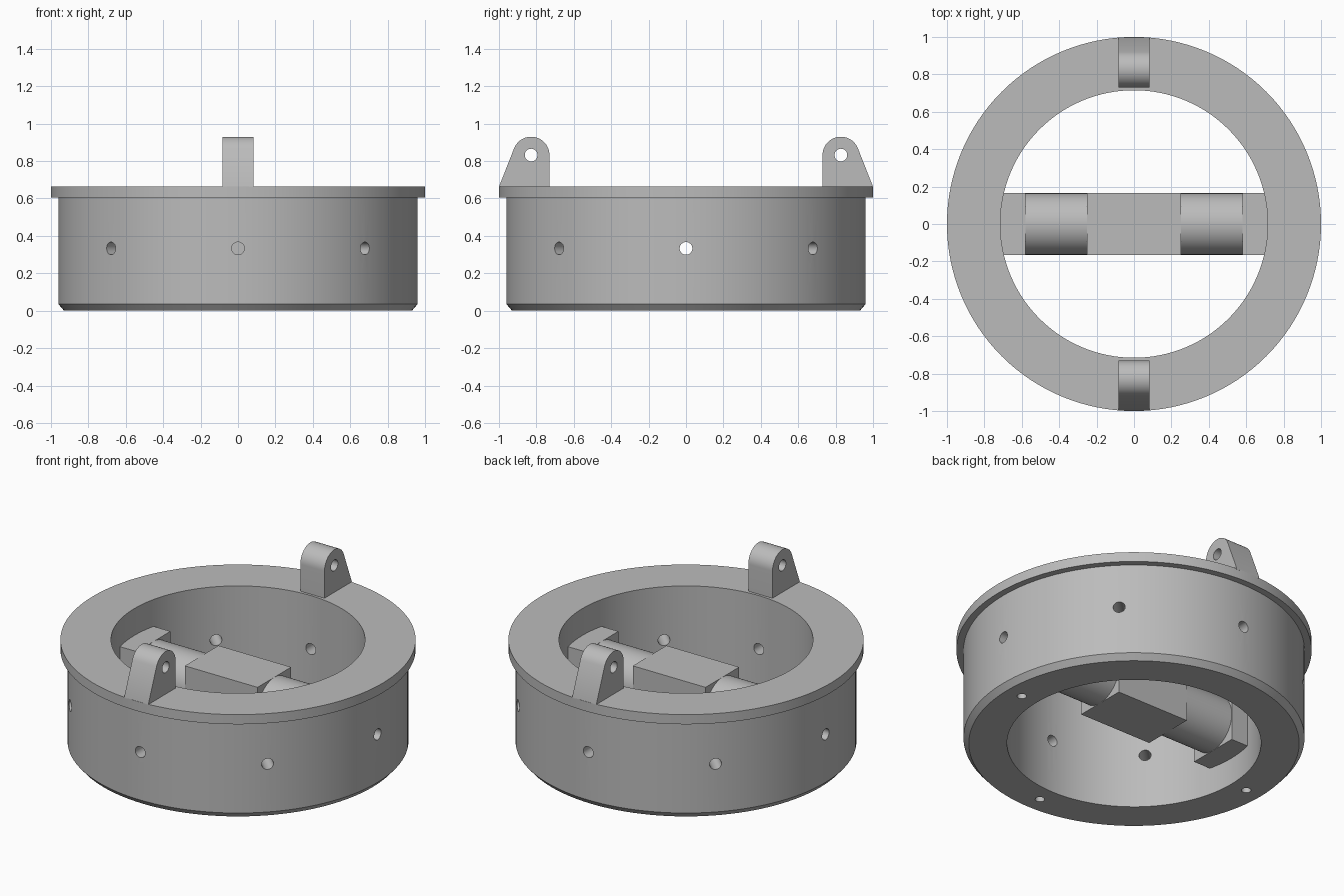
import bpy, bmesh, math
from mathutils import Matrix, Vector

cube = bpy.data.objects.get("Cube")
if cube:
    bpy.data.objects.remove(cube)

grey = bpy.data.materials.new("plain grey")
grey.use_nodes = True
grey.diffuse_color = (0.5, 0.5, 0.5, 1)
grey.node_tree.nodes["Principled BSDF"].inputs["Base Color"].default_value = (0.5, 0.5, 0.5, 1)

MID_Z = 0.333      # height of the bar and of the side holes
HALF = 0.165       # half thickness of the bar


def make(name, bm):
    bmesh.ops.recalc_face_normals(bm, faces=bm.faces)
    mesh = bpy.data.meshes.new(name)
    bm.to_mesh(mesh)
    bm.free()
    mesh.materials.append(grey)
    obj = bpy.data.objects.new(name, mesh)
    bpy.context.collection.objects.link(obj)
    return obj


def add_rod(bm, start, end, radius, segments=32):
    start, end = Vector(start), Vector(end)
    axis = end - start
    turn = axis.to_track_quat('Z', 'Y').to_matrix().to_4x4()
    bmesh.ops.create_cone(bm, cap_ends=True, segments=segments, radius1=radius, radius2=radius,
                          depth=axis.length, matrix=Matrix.Translation((start + end) / 2) @ turn)


def cutter(name, rods):
    bm = bmesh.new()
    for rod in rods:
        add_rod(bm, *rod)
    obj = make(name, bm)
    obj.hide_render = True
    obj.hide_viewport = True
    obj.display_type = 'WIRE'
    return obj


def drill(obj, tool):
    """Cut the tool out, then keep sharp edges crisp on the cut mesh."""
    mod = obj.modifiers.new("holes", 'BOOLEAN')
    mod.operation = 'DIFFERENCE'
    mod.solver = 'EXACT'
    mod.object = tool
    graph = bpy.context.evaluated_depsgraph_get()
    mesh = bpy.data.meshes.new_from_object(obj.evaluated_get(graph))
    obj.modifiers.clear()
    obj.data = mesh
    bpy.ops.object.select_all(action='DESELECT')
    obj.select_set(True)
    bpy.context.view_layer.objects.active = obj
    bpy.ops.object.shade_smooth_by_angle(angle=math.radians(30))


# Ring body with top flange and chamfered foot, spun from its section
section = [(0.715, 0), (0.93, 0), (0.96, 0.035), (0.96, 0.605),
           (1, 0.605), (1, 0.665), (0.715, 0.665)]
STEPS = 128
bm = bmesh.new()
loops = []
for i in range(STEPS):
    a = 2 * math.pi * i / STEPS
    loops.append([bm.verts.new((r * math.cos(a), r * math.sin(a), z)) for r, z in section])
for i, here in enumerate(loops):
    there = loops[(i + 1) % STEPS]
    for j in range(len(section)):
        k = (j + 1) % len(section)
        bm.faces.new((here[j], there[j], there[k], here[k]))
ring = make("ring_body", bm)

# Eight radial side holes and three blind holes in the foot
rods = []
for i in range(8):
    d = Vector((math.cos(i * math.pi / 4), math.sin(i * math.pi / 4), 0))
    lift = Vector((0, 0, MID_Z))
    rods.append((d * 0.6 + lift, d * 1.1 + lift, 0.034))
for x, y in ((0.824, 0), (-0.824, 0), (0, -0.824)):
    rods.append(((x, y, -0.05), (x, y, 0.15), 0.027))
drill(ring, cutter("ring_hole_cutter", rods))

# Cross bar: square blocks joined by round necks, bored end to end
bore = cutter("bar_bore_cutter", [((-0.9, 0, MID_Z), (0.9, 0, MID_Z), 0.034)])


def block(name, x0, x1):
    bm = bmesh.new()
    size = Matrix.Diagonal((x1 - x0, 2 * HALF, 2 * HALF, 1))
    bmesh.ops.create_cube(bm, size=1, matrix=Matrix.Translation(((x0 + x1) / 2, 0, MID_Z)) @ size)
    drill(make(name, bm), bore)


block("bar_center", -0.25, 0.25)
for side, s in (("left", 1), ("right", -1)):
    block("bar_end_" + side, *sorted((0.58 * s, 0.72 * s)))
    bm = bmesh.new()
    add_rod(bm, (0.25 * s, 0, MID_Z), (0.58 * s, 0, MID_Z), HALF, 64)
    drill(make("bar_neck_" + side, bm), bore)

# Upright lugs with a round eye, front and back
EYE_Y, EYE_Z, LUG_R = 0.828, 0.832, 0.098
for label, s in (("front", -1), ("back", 1)):
    outline = [(0.73, 0.66), (0.998, 0.66), (0.998, 0.668)]
    for i in range(25):
        a = math.radians(21.7 + (180 - 21.7) * i / 24)
        outline.append((EYE_Y + LUG_R * math.cos(a), EYE_Z + LUG_R * math.sin(a)))
    bm = bmesh.new()
    face = bm.faces.new([bm.verts.new((-0.083, s * y, z)) for y, z in outline])
    new = bmesh.ops.extrude_face_region(bm, geom=[face])["geom"]
    bmesh.ops.translate(bm, vec=(0.166, 0, 0),
                        verts=[v for v in new if isinstance(v, bmesh.types.BMVert)])
    eye = cutter("eye_cutter_" + label,
                 [((-0.2, s * EYE_Y, EYE_Z), (0.2, s * EYE_Y, EYE_Z), 0.034)])
    drill(make("lug_" + label, bm), eye)
